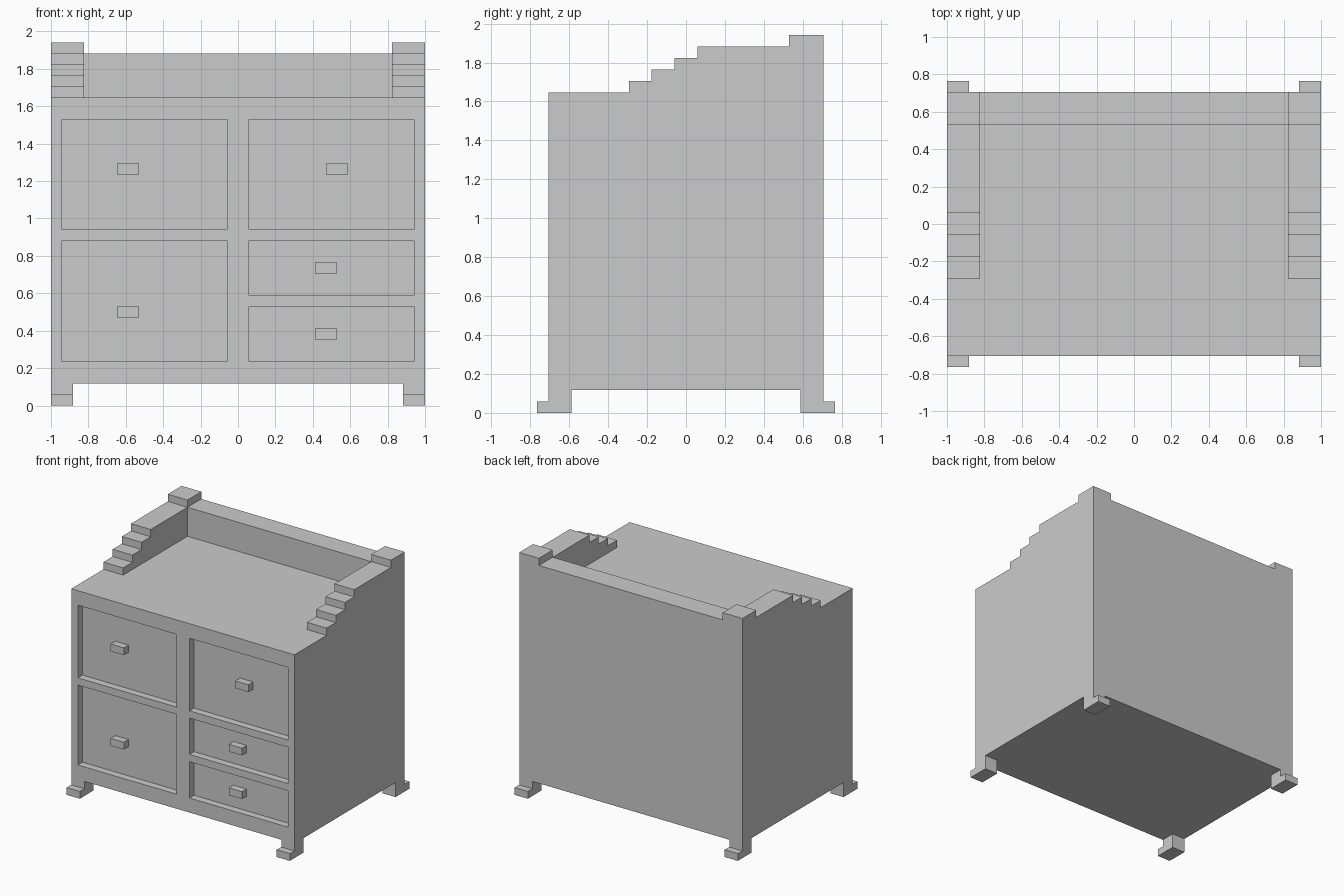
import bpy, bmesh

if "Cube" in bpy.data.objects:
    bpy.data.objects.remove(bpy.data.objects["Cube"])

U = 1 / 17  # the design sits on a grid of 1/17 unit


def prism(name, profile, x0, x1):
    """Extrude a (y, z) profile from x0 to x1, all in grid units."""
    bm = bmesh.new()
    face = bm.faces.new([bm.verts.new((x0 * U, y * U, z * U)) for y, z in profile])
    ext = bmesh.ops.extrude_face_region(bm, geom=[face])
    verts = [v for v in ext["geom"] if isinstance(v, bmesh.types.BMVert)]
    bmesh.ops.translate(bm, verts=verts, vec=((x1 - x0) * U, 0, 0))
    bmesh.ops.recalc_face_normals(bm, faces=bm.faces)
    mesh = bpy.data.meshes.new(name)
    bm.to_mesh(mesh)
    bm.free()
    obj = bpy.data.objects.new(name, mesh)
    bpy.context.collection.objects.link(obj)
    return obj


def box(name, x0, x1, y0, y1, z0, z1):
    return prism(name, [(y0, z0), (y1, z0), (y1, z1), (y0, z1)], x0, x1)


# Cabinet body
body = box("cabinet_body", -17, 17, -12, 12, 2, 28)

# Doors and drawers: panel (x0, x1, z0, z1) and lower left corner of its handle
panels = {
    "left_upper_door": ((-16, -1, 16, 26), (-11, 21)),
    "left_lower_door": ((-16, -1, 4, 15), (-11, 8)),
    "right_door": ((1, 16, 16, 26), (8, 21)),
    "upper_drawer": ((1, 16, 10, 15), (7, 12)),
    "lower_drawer": ((1, 16, 4, 9), (7, 6)),
}
for name, ((x0, x1, z0, z1), (hx, hz)) in panels.items():
    # Recess one grid unit deep
    cutter = box(name + "_cutter", x0, x1, -14, -11, z0, z1)
    cutter.hide_render = True
    mod = body.modifiers.new(name, "BOOLEAN")
    mod.operation = "DIFFERENCE"
    mod.solver = "EXACT"
    mod.object = cutter
    bpy.context.view_layer.objects.active = body
    bpy.ops.object.modifier_apply(modifier=name)
    bpy.data.objects.remove(cutter)
    # Handle, flush with the cabinet front
    box(name + "_handle", hx, hx + 2, -12, -11, hz, hz + 1)

# Back rail of the top gallery
box("back_rail", -14, 14, 9, 12, 28, 32)

# Stepped gallery sides ending in a raised corner post
steps = [(-5, 28), (-5, 29), (-3, 29), (-3, 30), (-1, 30), (-1, 31),
         (1, 31), (1, 32), (9, 32), (9, 33), (12, 33), (12, 28)]
# Foot with a low toe
foot = [(10, 0), (13, 0), (13, 1), (12, 1), (12, 2), (10, 2)]

for side, x0, x1 in (("left", -17, -14), ("right", 14, 17)):
    prism(side + "_stepped_side", steps, x0, x1)
for side, x0, x1 in (("left", -17, -15), ("right", 15, 17)):
    for end, s in (("front", -1), ("back", 1)):
        prism(f"{end}_{side}_foot", [(s * y, z) for y, z in foot], x0, x1)
